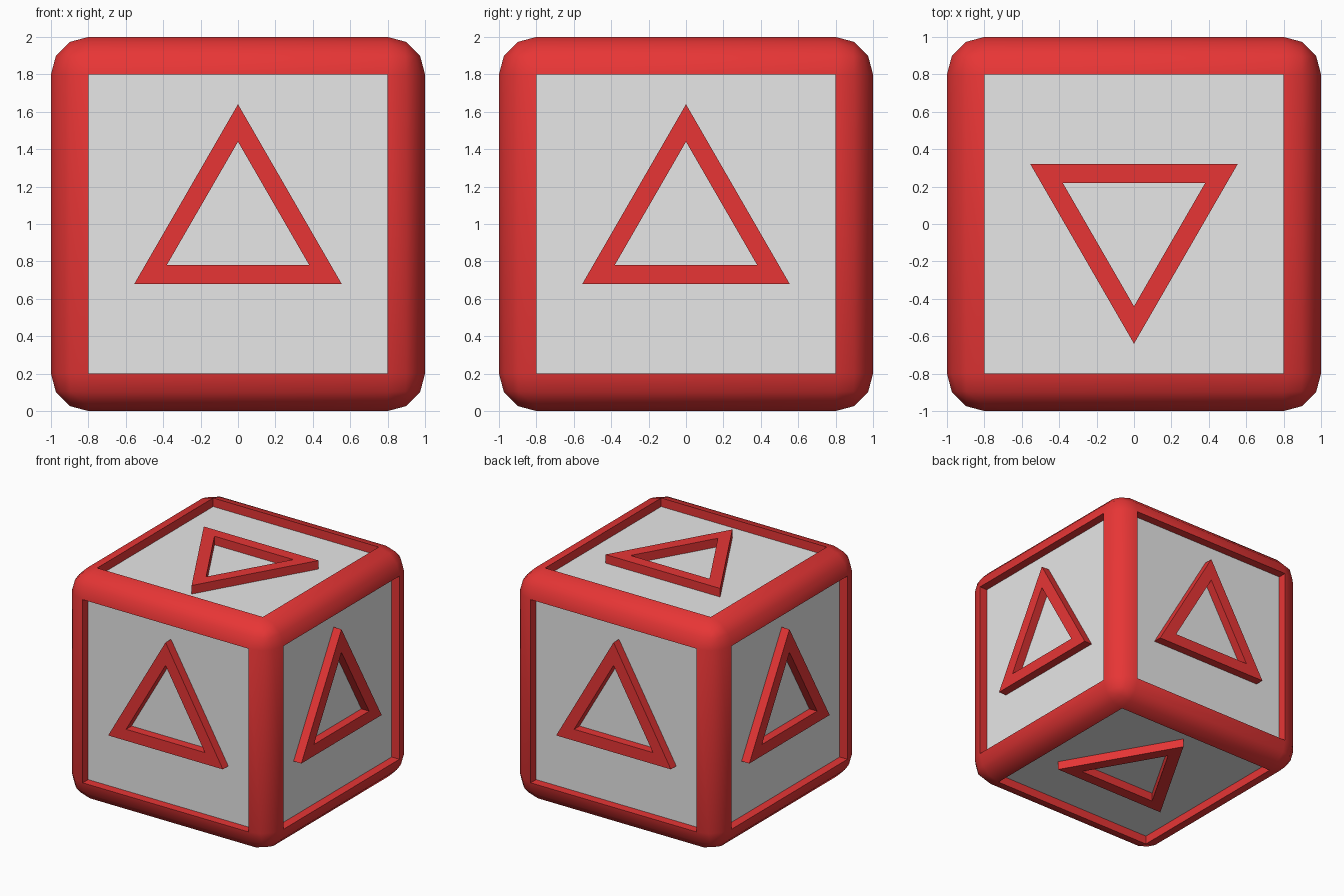
import bpy, bmesh, math
from mathutils import Vector, Matrix

if "Cube" in bpy.data.objects:
    bpy.data.objects.remove(bpy.data.objects["Cube"])

DEPTH = 0.075      # panel recess, the triangles rise flush with the rim
ROUND = 0.2        # edge rounding


def material(name, rgb):
    m = bpy.data.materials.new(name)
    m.diffuse_color = (*rgb, 1)
    m.use_nodes = True
    m.node_tree.nodes["Principled BSDF"].inputs["Base Color"].default_value = m.diffuse_color
    return m


red = material("red", (0.8, 0.036, 0.036))
grey = material("light grey", (0.8, 0.8, 0.8))


def finish(bm, name, mats):
    mesh = bpy.data.meshes.new(name)
    bm.normal_update()
    bm.to_mesh(mesh)
    bm.free()
    for m in mats:
        mesh.materials.append(m)
    ob = bpy.data.objects.new(name, mesh)
    bpy.context.collection.objects.link(ob)
    return ob


# Rounded cube frame with recessed grey panels
bm = bmesh.new()
bmesh.ops.create_cube(bm, size=2, matrix=Matrix.Translation((0, 0, 1)))
bmesh.ops.bevel(bm, geom=bm.edges[:], offset=ROUND, offset_type='OFFSET',
                segments=3, profile=0.5, affect='EDGES')
bm.normal_update()
panels = [f for f in bm.faces if f.calc_area() > 2]
inward = [-f.normal.copy() * DEPTH for f in panels]
bmesh.ops.inset_individual(bm, faces=panels, thickness=0, depth=0)
for f, move in zip(panels, inward):
    f.material_index = 1
    for v in f.verts:
        v.co += move
cube = finish(bm, "cube_frame", [red, grey])
bpy.context.view_layer.objects.active = cube
cube.select_set(True)
bpy.ops.object.shade_smooth_by_angle(angle=math.radians(40))


# Raised triangle outline on each face
def triangle(name, normal, up):
    n, v = Vector(normal), Vector(up)
    u = v.cross(n)
    centre = Vector((0, 0, 1))
    bm = bmesh.new()

    def ring(radius, height):
        out = []
        for i in range(3):
            a = math.radians(90 + 120 * i)
            p = u * math.cos(a) * radius + v * math.sin(a) * radius
            out.append(bm.verts.new(centre + p + n * height))
        return out

    low, high = 1 - DEPTH - 0.01, 1
    rings = [ring(0.64, low), ring(0.64, high), ring(0.44, high), ring(0.44, low)]
    for k in range(4):
        a, b = rings[k], rings[(k + 1) % 4]
        for i in range(3):
            j = (i + 1) % 3
            bm.faces.new((a[i], a[j], b[j], b[i]))
    bmesh.ops.recalc_face_normals(bm, faces=bm.faces[:])
    finish(bm, name, [red])


for side, normal, up in (("front", (0, -1, 0), (0, 0, 1)),
                         ("back", (0, 1, 0), (0, 0, 1)),
                         ("right", (1, 0, 0), (0, 0, 1)),
                         ("left", (-1, 0, 0), (0, 0, 1)),
                         ("top", (0, 0, 1), (0, -1, 0)),
                         ("bottom", (0, 0, -1), (0, 1, 0))):
    triangle(side + "_triangle", normal, up)
